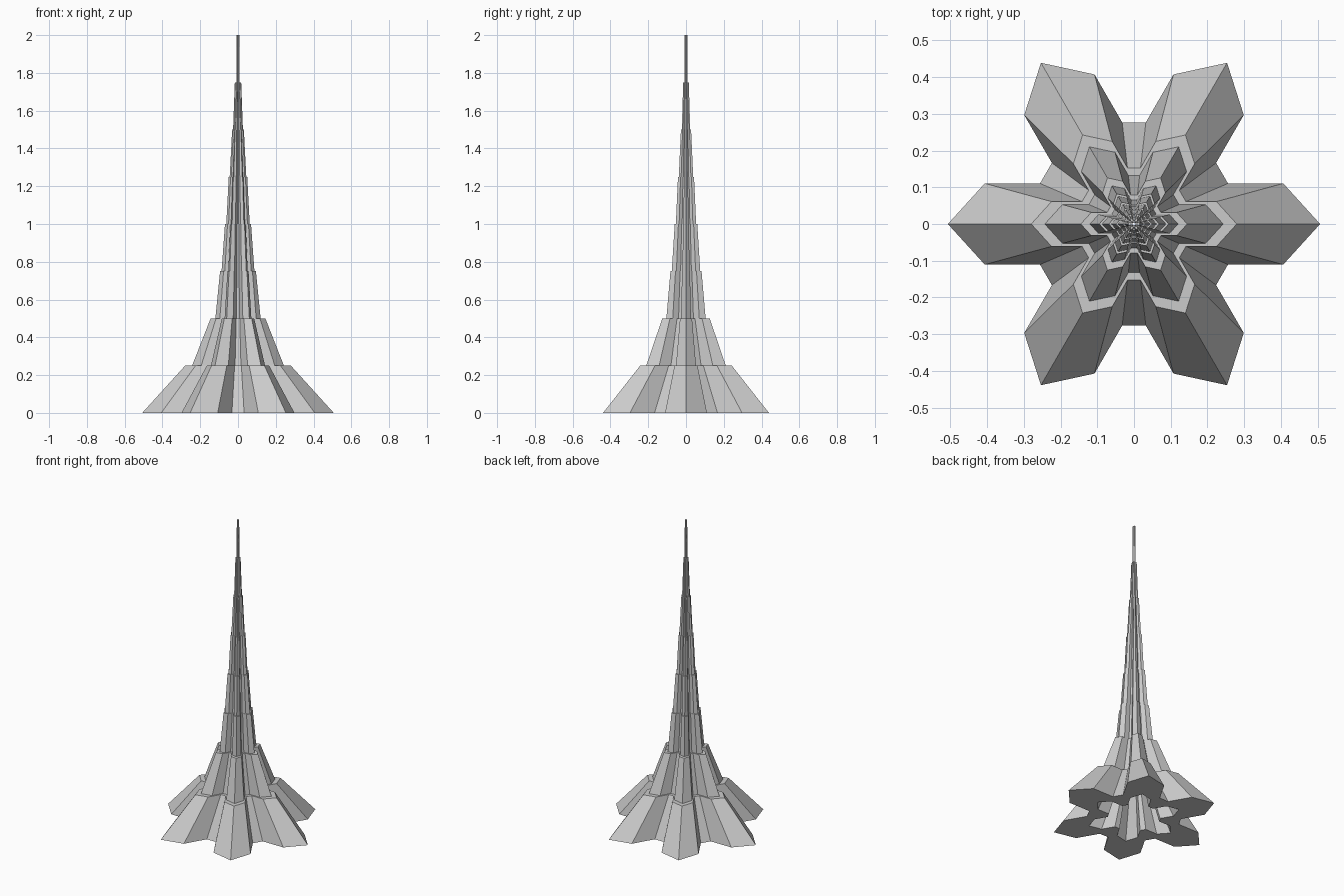
import bpy, bmesh
from math import cos, sin, pi

if "Cube" in bpy.data.objects:
    bpy.data.objects.remove(bpy.data.objects["Cube"])

# One arm of the six-armed snowflake outline, relative to the arm tip radius
ARM = [(0.505, -0.218), (0.802, -0.218), (1.0, 0.0), (0.802, 0.218), (0.505, 0.218)]
HOLE = 0.56     # inner opening relative to the outer outline
STEP = 0.25     # tier height

# Arm tip radius at the bottom and top of each tier
TIERS = [(0.507, 0.28), (0.243, 0.145), (0.12, 0.095), (0.087, 0.069),
         (0.062, 0.049), (0.044, 0.031), (0.026, 0.017), (0.009, 0.008)]


def outline(radius):
    pts = []
    for k in range(6):
        c, s = cos(k * pi / 3), sin(k * pi / 3)
        pts += [(radius * (x * c - y * s), radius * (x * s + y * c)) for x, y in ARM]
    return pts


def tier(name, r_low, r_high, z):
    bm = bmesh.new()
    # outer bottom, outer top, inner top, inner bottom loops
    loops = [[bm.verts.new((x, y, h)) for x, y in outline(r)]
             for r, h in ((r_low, z), (r_high, z + STEP),
                          (r_high * HOLE, z + STEP), (r_low * HOLE, z))]
    n = len(loops[0])
    for a in range(4):
        lo, hi = loops[a], loops[(a + 1) % 4]
        for i in range(n):
            j = (i + 1) % n
            bm.faces.new((lo[i], lo[j], hi[j], hi[i]))
    bmesh.ops.recalc_face_normals(bm, faces=bm.faces)
    mesh = bpy.data.meshes.new(name)
    bm.to_mesh(mesh)
    bm.free()
    bpy.context.collection.objects.link(bpy.data.objects.new(name, mesh))


# Stacked hollow tapering tiers
for i, (low, high) in enumerate(TIERS):
    tier(f"spire_tier_{i + 1}", low, high, i * STEP)
